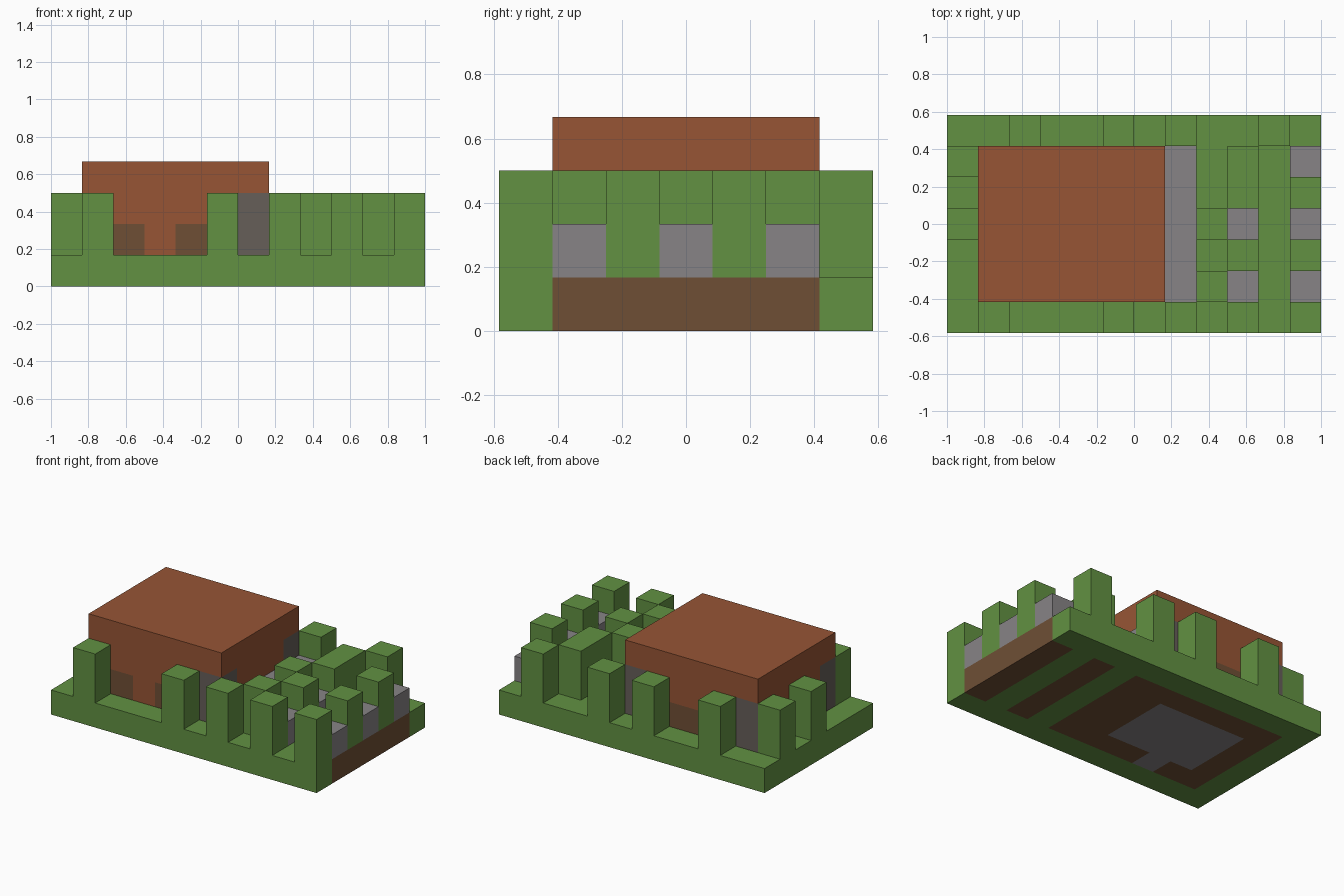
import bpy, bmesh
from mathutils import Vector

cube = bpy.data.objects.get("Cube")
if cube:
    bpy.data.objects.remove(cube, do_unlink=True)

NX, NY = 12, 7              # plot size in blocks
U = 2 / NX                  # block size
ORIGIN = Vector((-NX * U / 2, -NY * U / 2, 0))


def material(name, *rgb):
    linear = [((c / 255 + 0.055) / 1.055) ** 2.4 for c in rgb] + [1]
    m = bpy.data.materials.new(name)
    m.use_nodes = True
    m.diffuse_color = linear
    m.node_tree.nodes["Principled BSDF"].inputs["Base Color"].default_value = linear
    return m


grass = material("grass green", 98, 145, 66)
soil = material("soil brown", 111, 79, 53)
planks = material("plank brown", 151, 85, 53)
stone = material("stone grey", 135, 132, 134)
timber = material("post taupe", 102, 94, 89)


def add_object(name, bm, mats):
    mesh = bpy.data.meshes.new(name)
    bm.to_mesh(mesh)
    bm.free()
    for m in mats:
        mesh.materials.append(m)
    obj = bpy.data.objects.new(name, mesh)
    bpy.context.collection.objects.link(obj)
    return obj


def block(name, mat, cell, size=(1, 1, 1)):
    """Box starting at a block cell and spanning size blocks."""
    bm = bmesh.new()
    bmesh.ops.create_cube(bm, size=1)
    for v in bm.verts:
        v.co = ORIGIN + U * Vector([c + s * (p + 0.5) for c, s, p in zip(cell, size, v.co)])
    return add_object(name, bm, [mat])


def ground_index(i, j):
    """Grass 0, soil 1, stone floor 2."""
    if (2 <= i <= 5 and 2 <= j <= 4) or (i, j) == (3, 1):
        return 2
    inside = 1 <= j <= 5
    return 1 if inside and (1 <= i <= 7 or i in (9, 11)) else 0


# Ground slab, coloured cell by cell
bm = bmesh.new()
bmesh.ops.create_grid(bm, x_segments=NX, y_segments=NY, size=1)
for v in bm.verts:
    v.co.y *= NY / NX
top = bmesh.ops.extrude_face_region(bm, geom=bm.faces[:])["geom"]
bmesh.ops.translate(bm, vec=(0, 0, U), verts=[g for g in top if isinstance(g, bmesh.types.BMVert)])
bmesh.ops.recalc_face_normals(bm, faces=bm.faces[:])
for f in bm.faces:
    p = (f.calc_center_median() - f.normal * U / 2 - ORIGIN) / U
    f.material_index = ground_index(int(p.x), int(p.y))
add_object("ground", bm, [grass, soil, stone])

# Hedge posts around the border
for i in (1, 5, 7, 9, 11):
    block("front_hedge_post", grass, (i, 0, 1), (1, 1, 2))
for i in (2, 5, 7, 10):
    block("back_hedge_post", grass, (i, 6, 1), (1, 1, 2))
for j in (3, 5):
    block("side_hedge_post", grass, (0, j, 1), (1, 1, 2))

# Garden beds: low stones and tall bushes
for i, j in ((9, 1), (9, 3), (11, 1), (11, 3), (11, 5)):
    block("bed_stone", stone, (i, j, 1))
for i, j in ((8, 1), (8, 3), (9, 2), (11, 2), (11, 4)):
    block("bush", grass, (i, j, 1), (1, 1, 2))
block("long_bush", grass, (9, 4, 1), (1, 2, 2))

# Raised path beside the house
block("stone_path", stone, (7, 1, 1), (1, 5, 1))

# House corner posts
for i in (1, 6):
    for j in (1, 5):
        block("corner_post", timber, (i, j, 1), (1, 1, 2))

# House walls: soil course below, planks above
for k, mat, name in ((1, soil, "lower"), (2, planks, "upper")):
    block(name + "_back_wall", mat, (2, 5, k), (4, 1, 1))
    for i in (1, 6):
        block(name + "_side_wall", mat, (i, 2, k), (1, 3, 1))
block("lower_front_wall", soil, (2, 1, 1))
block("door", planks, (3, 1, 1))
block("lower_front_wall", soil, (4, 1, 1), (2, 1, 1))
block("upper_front_wall", planks, (2, 1, 2), (4, 1, 1))

# Flat roof
block("roof", planks, (1, 1, 3), (6, 5, 1))
